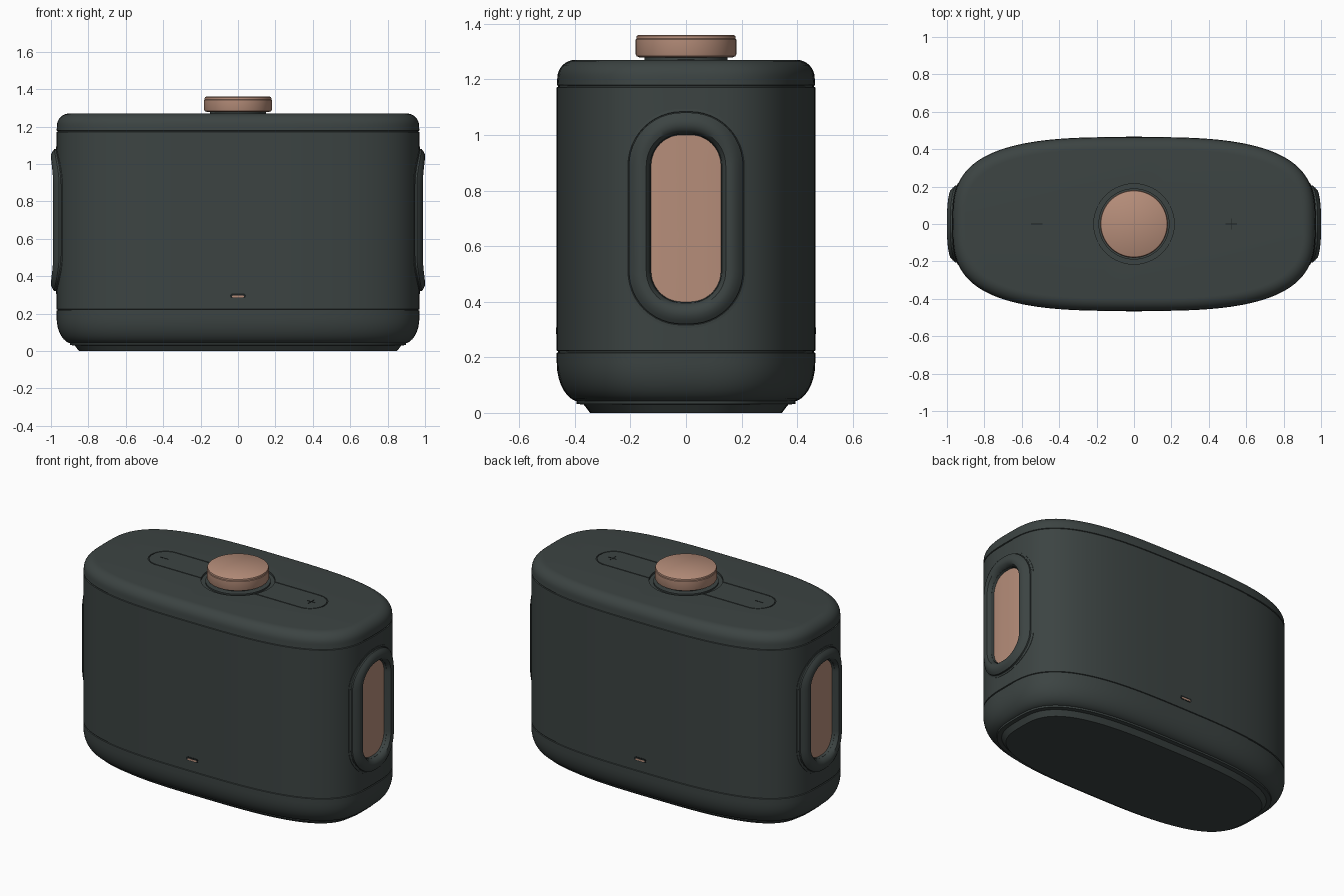
import bpy, bmesh, math
from mathutils import Vector

if "Cube" in bpy.data.objects:
    bpy.data.objects.remove(bpy.data.objects["Cube"])

HX, HY, POW = 0.97, 0.465, 3.1   # body half length, half depth, outline exponent


def material(name, rgb):
    m = bpy.data.materials.new(name)
    m.diffuse_color = (*rgb, 1)
    m.use_nodes = True
    m.node_tree.nodes["Principled BSDF"].inputs["Base Color"].default_value = m.diffuse_color
    return m


DARK = material("charcoal green", (0.045, 0.057, 0.055))
COPPER = material("copper", (0.47, 0.27, 0.195))
BLACK = material("dark gap", (0.012, 0.015, 0.015))


def loft(name, loops, mat, caps=True, closed=False, angle=35):
    """Skin a list of equal-length point loops."""
    bm = bmesh.new()
    rows = [[bm.verts.new(p) for p in loop] for loop in loops]
    pairs = list(zip(rows, rows[1:])) + ([(rows[-1], rows[0])] if closed else [])
    for a, b in pairs:
        for i in range(len(a)):
            j = (i + 1) % len(a)
            bm.faces.new((a[i], a[j], b[j], b[i]))
    if caps and not closed:
        bm.faces.new(rows[0][::-1])
        bm.faces.new(rows[-1])
    bmesh.ops.recalc_face_normals(bm, faces=bm.faces[:])
    me = bpy.data.meshes.new(name)
    bm.to_mesh(me)
    bm.free()
    me.materials.append(mat)
    ob = bpy.data.objects.new(name, me)
    bpy.context.collection.objects.link(ob)
    smooth(ob, angle)
    return ob


def select(ob):
    bpy.ops.object.select_all(action='DESELECT')
    ob.select_set(True)
    bpy.context.view_layer.objects.active = ob


def smooth(ob, angle=35):
    select(ob)
    bpy.ops.object.shade_smooth_by_angle(angle=math.radians(angle))


def cut(ob, cutter):
    select(ob)
    mod = ob.modifiers.new("cut", 'BOOLEAN')
    mod.operation, mod.solver, mod.object = 'DIFFERENCE', 'EXACT', cutter
    bpy.ops.object.modifier_apply(modifier=mod.name)
    bpy.data.objects.remove(cutter)


def outline(z, inset, n=128):
    """Rounded body outline at one height."""
    pts = []
    for i in range(n):
        t = 2 * math.pi * i / n
        c, s = math.cos(t), math.sin(t)
        pts.append(Vector((math.copysign(abs(c) ** (2 / POW), c) * (HX - inset),
                           math.copysign(abs(s) ** (2 / POW), s) * (HY - inset), z)))
    return pts


def rounded(hw, hh, r, n=12):
    """Rounded rectangle in 2D."""
    pts = []
    for k, (sx, sy) in enumerate(((1, 1), (-1, 1), (-1, -1), (1, -1))):
        for i in range(n + 1):
            t = math.pi / 2 * (k + i / n)
            pts.append((sx * (hw - r) + r * math.cos(t), sy * (hh - r) + r * math.sin(t)))
    return pts


def circle(r, z, n=64):
    return [Vector((r * math.cos(2 * math.pi * i / n), r * math.sin(2 * math.pi * i / n), z))
            for i in range(n)]


def end_x(y):
    """How far out the end of the body lies at depth y."""
    return HX * (1 - abs(y / HY) ** POW) ** (1 / POW)


def end_loop(side, inset, height, scale=1):
    """Rounded slot loop lying on the curved end of the body."""
    return [Vector((side * (end_x(u * scale) + height), u * scale, 0.70 + v * scale))
            for u, v in rounded(0.205 - inset, 0.38 - inset, 0.19 - inset)]


def flat_loop(hw, hh, z):
    return [Vector((u, v, z)) for u, v in rounded(hw, hh, min(hw, hh) - 0.0005)]


def bar(name, x, hw, hh):
    z = 1.27
    return loft(name, [[Vector((x + a * hw, b * hh, h))
                        for a, b in ((1, 1), (-1, 1), (-1, -1), (1, -1))]
                       for h in (z - 0.003, z + 0.0015)], BLACK)


# Body: rounded bottom, two seams, rounded top
profile = []
for i in range(9):
    t = math.pi / 2 * i / 8
    profile.append((0.04 + 0.14 * (1 - math.cos(t)), 0.085 * (1 - math.sin(t))))
for z in (0.22, 1.175):
    profile += [(z - 0.004, 0), (z - 0.002, 0.005), (z + 0.002, 0.005), (z + 0.004, 0)]
for i in range(9):
    t = math.pi / 2 * i / 8
    profile.append((1.205 + 0.065 * math.sin(t), 0.002 + 0.065 * (1 - math.cos(t))))
body = loft("body", [outline(z, d) for z, d in profile], DARK)

# Top pill groove, dial recess and end recesses
cut(body, loft("groove_cutter", [flat_loop(0.615, 0.103, 1.30), flat_loop(0.615, 0.103, 1.265),
                                 flat_loop(0.609, 0.097, 1.265), flat_loop(0.609, 0.097, 1.30)],
               DARK, closed=True))
cut(body, loft("dial_cutter", [circle(0.215, 1.258), circle(0.215, 1.30)], DARK))
for side in (1, -1):
    shape = rounded(0.128, 0.303, 0.113)
    cut(body, loft("end_cutter", [[Vector((side * x, u, 0.70 + v)) for u, v in shape]
                                  for x in (0.94, 1.1)], DARK))
smooth(body)

# Foot under the body
loft("foot", [outline(z, d) for z, d in
              ((0, 0.12), (0.03, 0.097), (0.032, 0.072), (0.045, 0.07))], DARK)

# Dial on its stem
loft("dial_stem", [circle(0.19, 1.25), circle(0.19, 1.267), circle(0.15, 1.268),
                   circle(0.15, 1.29)], DARK)
loft("dial", [circle(r, z) for r, z in
              ((0.168, 1.279), (0.178, 1.283), (0.181, 1.29), (0.181, 1.343), (0.178, 1.346),
               (0.179, 1.349), (0.177, 1.356), (0.171, 1.36))], COPPER)

# Volume marks
bar("minus_mark", -0.52, 0.03, 0.0025)
bar("plus_mark_long", 0.52, 0.03, 0.0025)
bar("plus_mark_cross", 0.52, 0.0025, 0.03)

# End frames with recessed copper panels
frame = ((-0.014, -0.01), (-0.014, 0.002), (-0.004, 0.003), (-0.002, 0.001), (0, 0.003),
         (0, 0.012), (0.012, 0.021), (0.028, 0.029), (0.045, 0.03), (0.062, 0.024),
         (0.074, 0.008), (0.08, -0.018))
for side, word in ((1, "right"), (-1, "left")):
    loft(word + "_frame", [end_loop(side, i, h) for i, h in frame], DARK, caps=False, closed=True)
    panel = loft(word + "_panel", [end_loop(side, 0.078, -0.016, k)
                                   for k in (1, 0.8, 0.6, 0.4, 0.2, 0.03)], COPPER, caps=False)
    bm = bmesh.new()
    bm.from_mesh(panel.data)
    bmesh.ops.holes_fill(bm, edges=[e for e in bm.edges if e.is_boundary
                                    and abs(e.verts[0].co.z - 0.70) < 0.02
                                    and abs(e.verts[0].co.y) < 0.02])
    bmesh.ops.recalc_face_normals(bm, faces=bm.faces[:])
    if sum(f.normal.x * f.calc_area() for f in bm.faces) * side < 0:
        bmesh.ops.reverse_faces(bm, faces=bm.faces[:])
    bm.to_mesh(panel.data)
    bm.free()

# Indicator lights on both long sides
for side, word in ((-1, "front"), (1, "back")):
    for part, hw, hh, z, out, mat in (("light_slot", 0.042, 0.012, 0.295, 0.002, BLACK),
                                      ("light", 0.032, 0.005, 0.292, 0.003, COPPER)):
        loft(word + "_" + part, [[Vector((u, side * y, z + v)) for u, v in rounded(hw, hh, hh - 0.0005)]
                                 for y in (HY - 0.004, HY + out)], mat)
